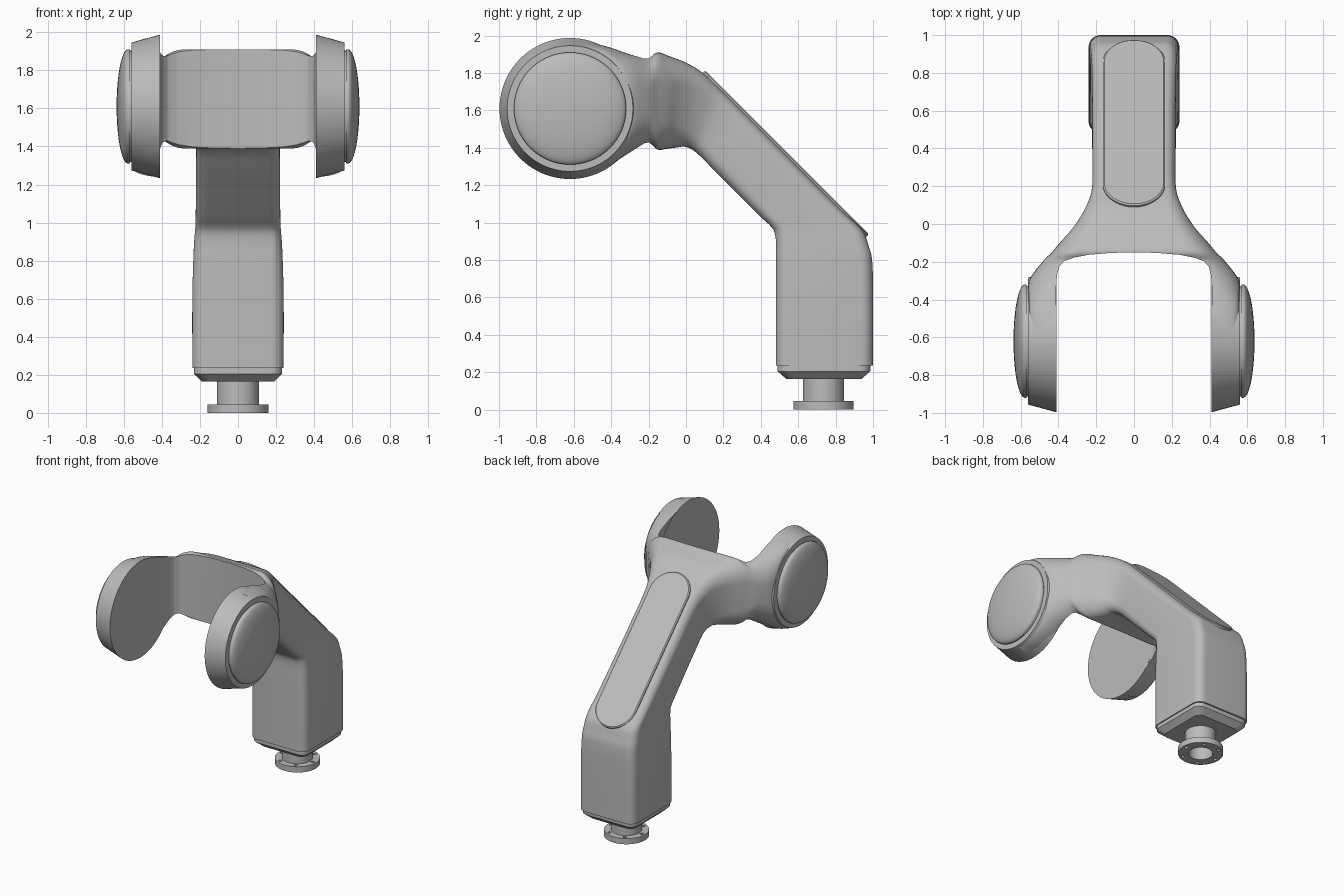
import bpy, bmesh, math
from mathutils import Vector, Matrix

cube = bpy.data.objects.get("Cube")
if cube:
    bpy.data.objects.remove(cube, do_unlink=True)

grey = bpy.data.materials.new("Satin grey")
grey.use_nodes = True
grey.diffuse_color = (0.5, 0.5, 0.5, 1)
grey.node_tree.nodes["Principled BSDF"].inputs["Base Color"].default_value = (0.5, 0.5, 0.5, 1)


def skin(name, rings, angle=32):
    """Bridge equal-sized rings of points into a capped solid."""
    bm = bmesh.new()
    loops = [[bm.verts.new(p) for p in ring] for ring in rings]
    for a, b in zip(loops, loops[1:]):
        for i in range(len(a)):
            j = (i + 1) % len(a)
            bm.faces.new((a[i], a[j], b[j], b[i]))
    bm.faces.new(loops[0])
    bm.faces.new(loops[-1])
    bmesh.ops.recalc_face_normals(bm, faces=bm.faces)
    mesh = bpy.data.meshes.new(name)
    bm.to_mesh(mesh)
    bm.free()
    mesh.materials.append(grey)
    obj = bpy.data.objects.new(name, mesh)
    bpy.context.collection.objects.link(obj)
    smooth(obj, angle)
    return obj


def smooth(obj, angle=32):
    bpy.ops.object.select_all(action='DESELECT')
    obj.select_set(True)
    bpy.context.view_layer.objects.active = obj
    bpy.ops.object.shade_smooth_by_angle(angle=math.radians(angle))


def cut(obj, cutter):
    """Subtract the cutter, then discard it."""
    cutter.hide_render = True
    mod = obj.modifiers.new("cut", 'BOOLEAN')
    mod.operation, mod.solver, mod.object = 'DIFFERENCE', 'EXACT', cutter
    bpy.ops.object.select_all(action='DESELECT')
    obj.select_set(True)
    bpy.context.view_layer.objects.active = obj
    bpy.ops.object.modifier_apply(modifier=mod.name)
    bpy.data.objects.remove(cutter, do_unlink=True)
    smooth(obj)


def lathe(name, profile, matrix, sides=72):
    """Turn (radius, height) pairs about the local z axis."""
    turn = [2 * math.pi * i / sides for i in range(sides)]
    return skin(name, [[matrix @ Vector((r * math.cos(t), r * math.sin(t), h)) for t in turn]
                       for r, h in profile])


def section(station, steps=8):
    """Rounded rectangle between an inner and an outer (y, z) point."""
    iy, iz, oy, oz, w, rx, rd = station
    inner, outer = Vector((0, iy, iz)), Vector((0, oy, oz))
    mid, half = (inner + outer) / 2, (outer - inner).length / 2
    depth = (outer - inner).normalized()
    ring = []
    for k, (sx, sd) in enumerate(((1, 1), (-1, 1), (-1, -1), (1, -1))):
        for i in range(steps + 1):
            t = (k + i / steps) * math.pi / 2
            x = sx * (w - rx) + rx * math.cos(t)
            d = sd * (half - rd) + rd * math.sin(t)
            ring.append(mid + depth * d + Vector((x, 0, 0)))
    return ring


def refine(stations, n=5):
    """Smooth curve through the stations, spaced by chord length."""
    pts = [Vector(s) for s in stations]
    t = [0]
    for a, b in zip(pts, pts[1:]):
        t.append(t[-1] + (b - a).length)
    last = len(pts) - 1
    slope = [(pts[min(i + 1, last)] - pts[max(i - 1, 0)]) / (t[min(i + 1, last)] - t[max(i - 1, 0)])
             for i in range(last + 1)]
    out = []
    for i in range(last):
        h = t[i + 1] - t[i]
        for k in range(n):
            u = k / n
            out.append(pts[i] * (2 * u**3 - 3 * u**2 + 1) + slope[i] * h * (u**3 - 2 * u**2 + u)
                       + pts[i + 1] * (3 * u**2 - 2 * u**3) + slope[i + 1] * h * (u**3 - u**2))
    return out + [pts[-1]]


# Bent arm flaring into the fork: inner y, z, outer y, z, half width, corner radii
arm_stations = [
    (.48, .235, 1.0, .235, .24, .065, .065),
    (.48, .6, 1.0, .6, .24, .065, .065),
    (.48, .8, .995, .8, .235, .065, .065),
    (.48, .91, .975, .88, .23, .06, .065),
    (.465, .965, .945, .955, .225, .06, .065),
    (.40, 1.03, .82, 1.075, .222, .06, .065),
    (.15, 1.28, .40, 1.495, .22, .06, .065),
    (.06, 1.37, .20, 1.695, .225, .06, .07),
    (.0, 1.405, .09, 1.80, .265, .08, .09),
    (-.06, 1.40, .0, 1.855, .32, .11, .12),
    (-.11, 1.393, -.09, 1.89, .39, .14, .15),
    (-.15, 1.39, -.15, 1.91, .435, .15, .16),
    (-.2, 1.42, -.2, 1.885, .485, .16, .17),
    (-.3, 1.375, -.3, 1.90, .555, .15, .16),
    (-.4, 1.31, -.4, 1.935, .555, .15, .07),
    (-.5, 1.262, -.5, 1.96, .555, .15, .05),
    (-.62, 1.24, -.62, 1.975, .555, .15, .05),
]
arm = skin("bent_fork_arm", [section(s) for s in refine(arm_stations)])

# Slot between the fork prongs
half_slot = [(.0, -.15), (.12, -.153), (.24, -.163), (.32, -.178), (.37, -.197),
             (.395, -.225), (.408, -.27), (.412, -.33), (.412, -1.2)]
plan = half_slot + [(-x, y) for x, y in reversed(half_slot[1:])]
cut(arm, skin("fork_slot_cutter", [[Vector((x, y, z)) for x, y in plan] for z in (1, 2.3)]))

# Joint hubs and their domed covers on both prongs
for side, label in ((1, "left"), (-1, "right")):
    axis = Matrix.Translation((0, -.62, 1.61)) @ Matrix.Rotation(side * math.pi / 2, 4, 'Y')
    lathe(label + "_joint_hub", [(.377, .41), (.336, .56)], axis, 96)
    dome = [(.3 * math.cos(a), .578 + .06 * math.sin(a))
            for a in [math.radians(6 * i) for i in range(15)]]
    lathe(label + "_joint_cover", [(.293, .54), (.293, .568), (.3, .568)] + dome, axis, 96)

# Inlaid pad on the sloping back
slope = Matrix.Translation((0, .53, 1.365)) @ Matrix.Rotation(-math.pi / 4, 4, 'X')
pad = []
for size, height in ((0, -.03), (0, .008), (-.008, .014)):
    ring = []
    for i in range(48):
        a = 2 * math.pi * (i + .5) / 48
        end = .455 if math.sin(a) > 0 else -.455
        r = .165 + size
        ring.append(slope @ Vector((r * math.cos(a), end + r * math.sin(a), height)))
    pad.append(ring)
skin("back_pad", pad)

# Stepped and tapered collar below the arm
collar = [(.49, .26, .99, .26, .232, .06, .06), (.49, .205, .985, .205, .232, .06, .06),
          (.535, .165, .94, .165, .19, .05, .05)]
skin("base_collar", [section(s) for s in collar])

# Hollow mounting neck with a bolt flange
foot = Matrix.Translation((0, .735, 0))
flange = lathe("mounting_flange", [(.085, .12), (.085, 0), (.16, 0), (.16, .045),
                                   (.11, .045), (.11, .18)], foot)
for i in range(6):
    a = math.pi * i / 3
    spot = foot @ Matrix.Translation((.134 * math.cos(a), .134 * math.sin(a), 0))
    cut(flange, lathe("bolt_hole_cutter", [(.013, -.02), (.013, .07)], spot, 16))
